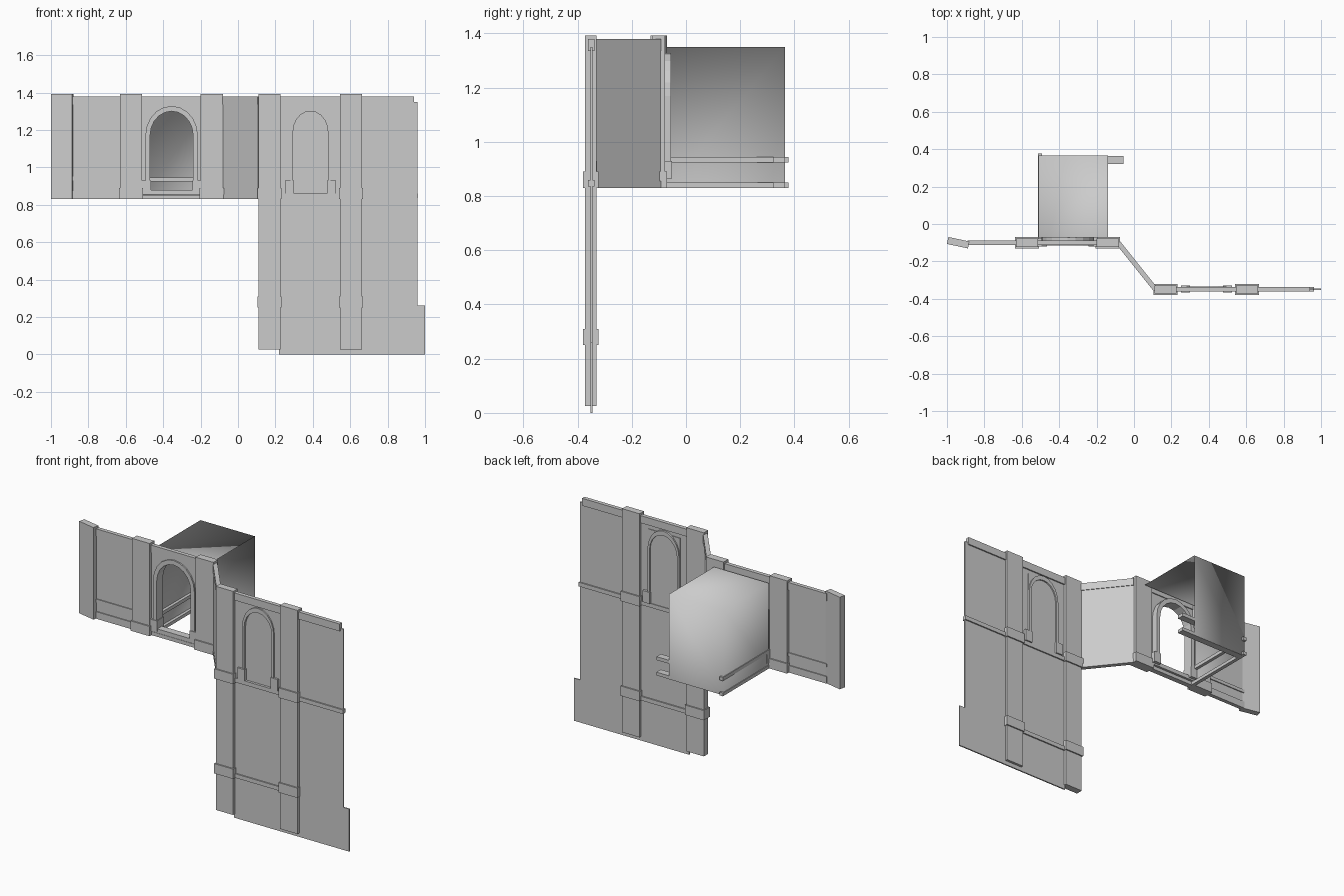
import bpy, bmesh, math
from mathutils import Vector

if "Cube" in bpy.data.objects:
    bpy.data.objects.remove(bpy.data.objects["Cube"], do_unlink=True)

stone = bpy.data.materials.new("grey_stone")
stone.use_nodes = True
GREY = (0.6, 0.6, 0.6, 1)
stone.diffuse_color = GREY
stone.node_tree.nodes["Principled BSDF"].inputs["Base Color"].default_value = GREY


def finish(name, bm, smooth=False):
    bmesh.ops.recalc_face_normals(bm, faces=bm.faces)
    for f in bm.faces:
        f.smooth = smooth
    mesh = bpy.data.meshes.new(name)
    bm.to_mesh(mesh)
    bm.free()
    mesh.materials.append(stone)
    ob = bpy.data.objects.new(name, mesh)
    bpy.context.collection.objects.link(ob)
    return ob


def box(name, x, y, z, turn=0):
    """Box from (low, high) ranges, turned about its own centre."""
    bm = bmesh.new()
    bmesh.ops.create_cube(bm, size=1)
    size = Vector((x[1] - x[0], y[1] - y[0], z[1] - z[0]))
    bmesh.ops.scale(bm, vec=size, verts=bm.verts)
    ob = finish(name, bm)
    ob.location = (sum(x) / 2, sum(y) / 2, sum(z) / 2)
    ob.rotation_euler.z = turn
    return ob


def outline(name, points, y):
    """Extrude an x-z outline through the y range."""
    bm = bmesh.new()
    face = bm.faces.new([bm.verts.new((px, y[0], pz)) for px, pz in points])
    out = bmesh.ops.extrude_face_region(bm, geom=[face])
    moved = [v for v in out["geom"] if isinstance(v, bmesh.types.BMVert)]
    bmesh.ops.translate(bm, vec=(0, y[1] - y[0], 0), verts=moved)
    return finish(name, bm)


def arch(cx, half, bottom, spring, top, steps=10):
    """Arch points from the left foot over the crown to the right foot."""
    pts = [(cx - half, bottom)]
    for i in range(steps + 1):
        a = math.pi * (1 - i / steps)
        pts.append((cx + half * math.cos(a), spring + (top - spring) * math.sin(a)))
    return pts + [(cx + half, bottom)]


def arched_bay(name, x, y, trim_y, half, trim, spring, base):
    """Wall with an arched opening, its moulding and foot blocks."""
    cx = sum(x) / 2
    inner = arch(cx, half, base, spring, 1.3)
    outer = arch(cx, half + trim, base, spring, 1.328)
    outline(name + "_wall", [(x[0], base), (x[0], CORNICE[0]), (x[1], CORNICE[0]),
                             (x[1], base)] + inner[::-1], y)
    outline(name + "_moulding", outer + inner[::-1], trim_y)
    for side, s in (("left", 1), ("right", -1)):
        px = cx + s * (half + 0.02)
        box(name + "_foot_" + side, (px - 0.024, px + 0.024),
            (trim_y[0] - 0.004, trim_y[1] + 0.004), (base, 0.93))


TOP = 1.393
BASE = 0.83
CORNICE = (1.335, 1.38)
BACK_ROW = (-0.123, -0.078)    # depth of the set-back pillars
FRONT_ROW = (-0.372, -0.33)    # depth of the forward pillars


def pillar(name, x, y, bottom, bands):
    box(name, x, y, (bottom, TOP))
    for i, z in enumerate(bands):
        box(f"{name}_band_{i + 1}", (x[0] - 0.005, x[1] + 0.005),
            (y[0] - 0.008, y[1] + 0.008), z)


# Pillars
LOW, MID = (0.25, 0.31), (BASE, 0.89)
box("end_pillar", (-0.9975, -0.8825), (-0.119, -0.081), (BASE, TOP), math.radians(-12))
pillar("back_pillar_outer", (-0.63, -0.512), BACK_ROW, BASE, [MID])
pillar("back_pillar_inner", (-0.2, -0.08), BACK_ROW, BASE, [MID])
pillar("tall_pillar_inner", (0.11, 0.228), FRONT_ROW, 0.025, [LOW, MID])
pillar("tall_pillar_outer", (0.545, 0.663), FRONT_ROW, 0.025, [LOW, MID])

# Set-back wall with its rails
box("side_panel", (-0.89, -0.625), (-0.106, -0.094), (BASE, CORNICE[0]))
for name, z in (("cornice", CORNICE), ("rail", (0.93, 0.95)), ("skirting", (BASE, 0.873))):
    box("side_panel_" + name, (-0.89, -0.625), (-0.112, -0.088), z)

# Open arched bay
arched_bay("open_arch", (-0.515, -0.195), (-0.106, -0.094), (-0.115, -0.055),
           0.115, 0.025, 1.17, 0.865)
box("open_arch_cornice", (-0.515, -0.195), (-0.112, -0.088), CORNICE)
box("open_arch_sill", (-0.515, -0.195), (-0.115, -0.07), (0.855, 0.88))
box("open_arch_lower_rail", (-0.515, -0.195), (-0.112, -0.08), (BASE, 0.852))

# Slanted linking wall
start, end = Vector((-0.085, -0.1)), Vector((0.115, -0.35))
mid, run = (start + end) / 2, end - start
angle = math.atan2(run.y, run.x)


def slanted(name, thick, z):
    half = run.length / 2
    box(name, (mid.x - half, mid.x + half), (mid.y - thick / 2, mid.y + thick / 2), z, angle)


slanted("link_wall", 0.018, (BASE, CORNICE[0]))
slanted("link_cornice", 0.026, CORNICE)
slanted("link_skirting", 0.026, (BASE, 0.855))

# Forward wall: niche bay, panels, rails and plinth
PANEL = (-0.353, -0.345)
RAIL = (-0.361, -0.337)
arched_bay("niche", (0.225, 0.55), PANEL, (-0.361, -0.333), 0.093, 0.014, 1.19, 0.86)
box("niche_backing", (0.28, 0.495), (-0.346, -0.341), (0.86, 1.31))
box("lower_panel_inner", (0.225, 0.55), PANEL, (0.26, 0.86))
box("side_wall", (0.66, 0.96), PANEL, (0.26, 1.35))
box("plinth", (0.22, 1.0), PANEL, (0, 0.26))
for name, x in (("inner", (0.225, 0.55)), ("outer", (0.66, 0.963))):
    box("mid_rail_" + name, x, RAIL, (0.835, 0.86))
box("low_rail_inner", (0.225, 0.55), RAIL, (0.25, 0.275))
box("front_cornice_inner", (0.225, 0.55), RAIL, CORNICE)
box("front_cornice_outer", (0.66, 0.94), RAIL, CORNICE)

# Alcove shell: ceiling, back and one side, open below and towards +x
bm = bmesh.new()
bmesh.ops.create_cube(bm, size=1)
bmesh.ops.scale(bm, vec=(0.37, 0.437, 0.52), verts=bm.verts)
bmesh.ops.translate(bm, vec=(-0.325, 0.147, 1.09), verts=bm.verts)
bm.normal_update()
unwanted = [f for f in bm.faces
            if f.normal.x > 0.5 or f.normal.y < -0.5 or f.normal.z < -0.5]
bmesh.ops.delete(bm, geom=unwanted, context="FACES")
finish("alcove_shell", bm, smooth=True)

# Alcove rails along the side and back
for name, z in (("upper", (0.924, 0.945)), ("lower", (BASE, 0.85))):
    box(f"alcove_{name}_side_rail", (-0.514, -0.492), (-0.08, 0.378), z)
    box(f"alcove_{name}_back_rail", (-0.51, -0.055), (0.322, 0.364), z)
